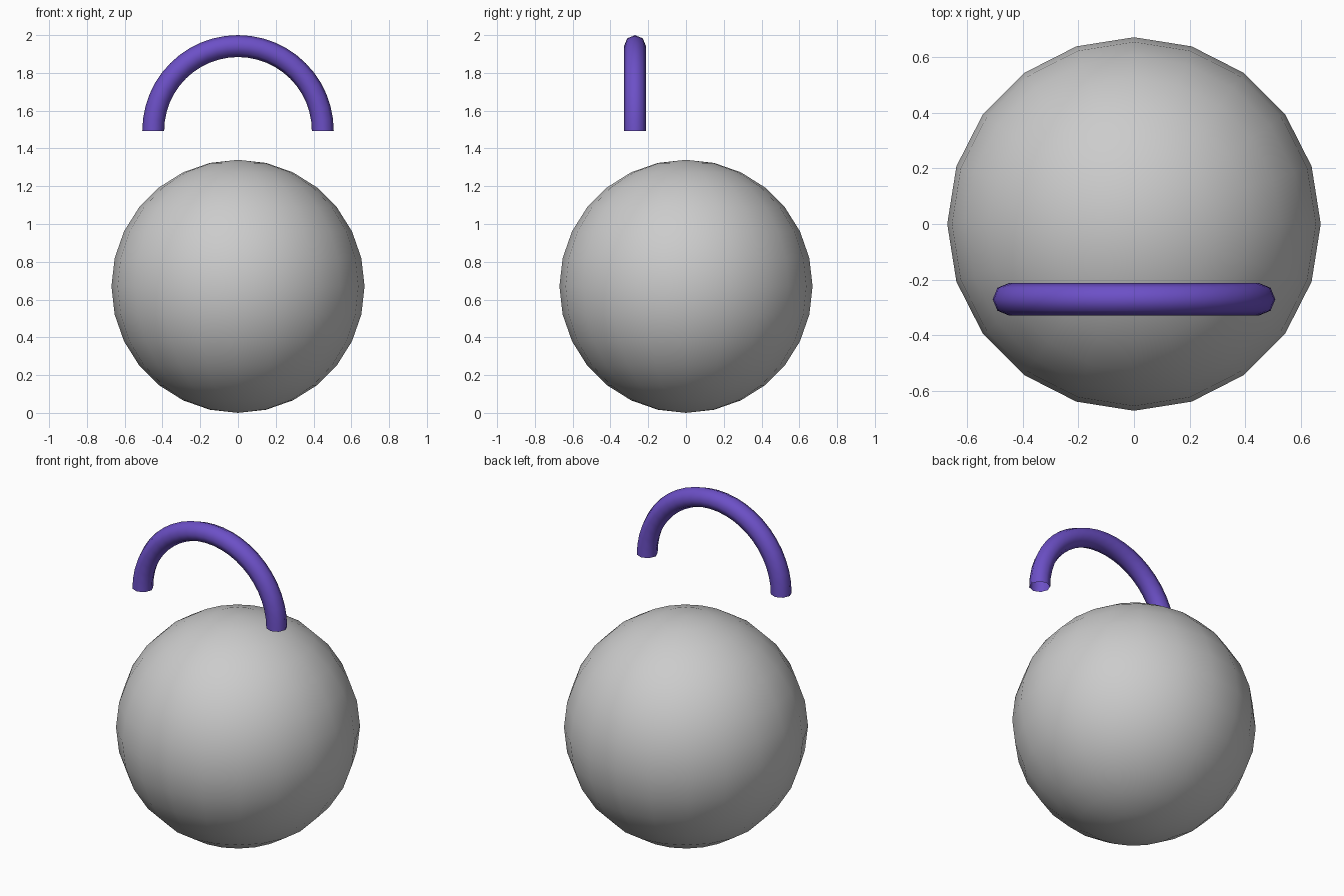
import bpy, bmesh
from math import pi, radians
from mathutils import Matrix, Vector

if "Cube" in bpy.data.objects:
    bpy.data.objects.remove(bpy.data.objects["Cube"])

RADIUS = 0.67                       # ball
ARCH_R, TUBE_R = 0.449, 0.058       # arch centre line and tube radius
ARCH_POS = Vector((0, -0.27, 1.493))

# Ball resting on the ground
bpy.ops.mesh.primitive_uv_sphere_add(segments=20, ring_count=14, radius=RADIUS,
                                     location=(0, 0, RADIUS))
ball = bpy.context.object
ball.name = "ball"
bpy.ops.object.shade_smooth()

# Floating arch: an octagonal ring spun through a half turn, open at both ends
bm = bmesh.new()
bmesh.ops.create_circle(bm, cap_ends=False, segments=8, radius=TUBE_R,
                        matrix=Matrix.Translation((ARCH_R, 0, 0)))
bmesh.ops.spin(bm, geom=bm.verts[:] + bm.edges[:], cent=(0, 0, 0),
               axis=(0, -1, 0), angle=pi, steps=24)
bmesh.ops.recalc_face_normals(bm, faces=bm.faces[:])
# Make the tube face outwards from its centre line
face = next(iter(bm.faces))
c = face.calc_center_median()
spine = Vector((c.x, 0, c.z)).normalized() * ARCH_R
if face.normal.dot(c - spine) < 0:
    bmesh.ops.reverse_faces(bm, faces=bm.faces[:])
mesh = bpy.data.meshes.new("arch_handle")
bm.to_mesh(mesh)
bm.free()
arch = bpy.data.objects.new("arch_handle", mesh)
arch.location = ARCH_POS
bpy.context.collection.objects.link(arch)
mesh.shade_smooth()

# Purple finish, rounded shading
purple = bpy.data.materials.new("purple")
purple.diffuse_color = (0.15, 0.08, 0.57, 1)
purple.use_nodes = True
purple.node_tree.nodes["Principled BSDF"].inputs["Base Color"].default_value = purple.diffuse_color
mesh.materials.append(purple)
# the arch's lowest points are at both feet; the top reaches z = 2
